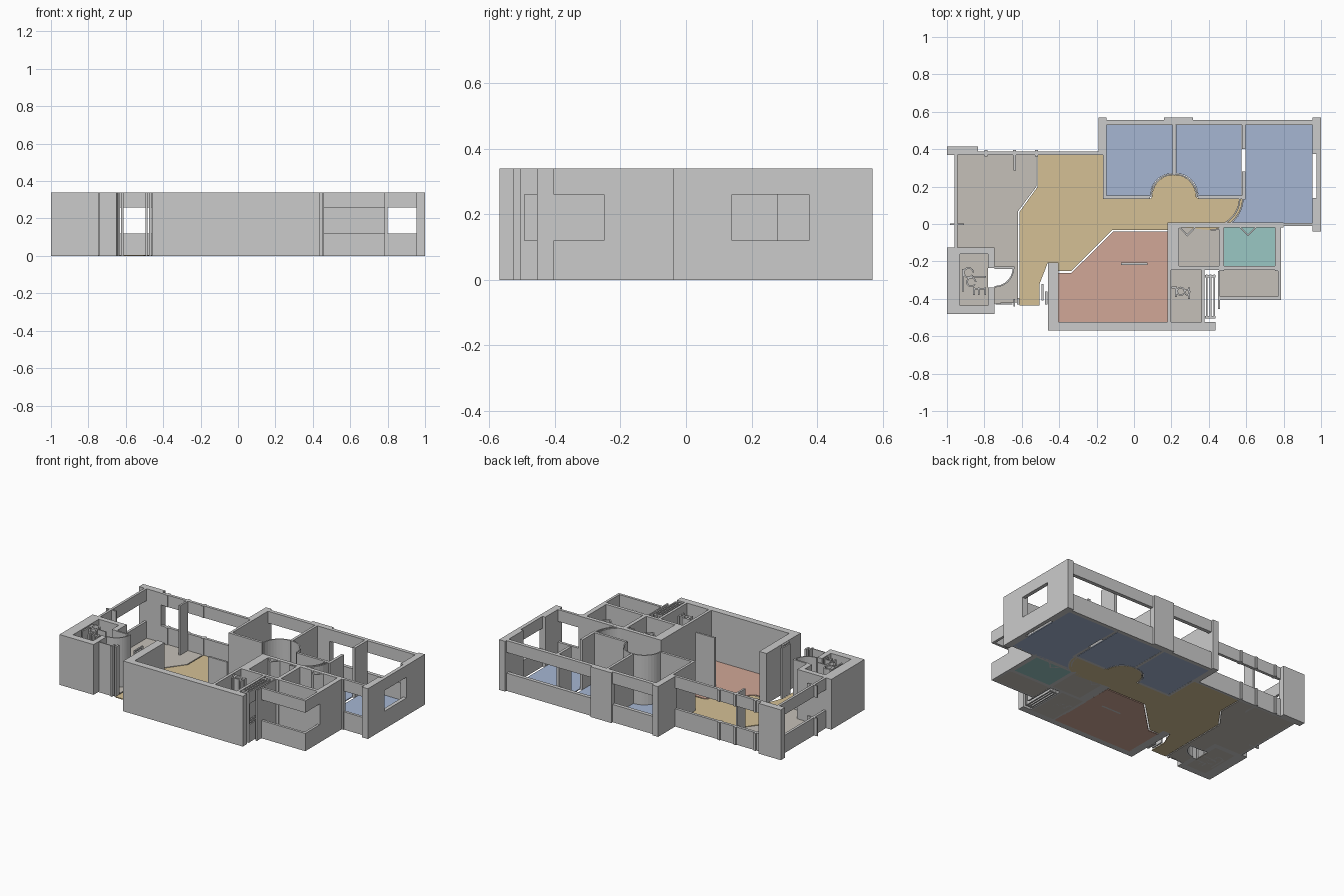
import bpy, bmesh
from math import cos, sin, radians

H, SILL, HEAD, FLOOR = 0.34, 0.12, 0.26, 0.006


def prism(name, pts, z0=0.0, z1=H, mat=None):
    """Extrude a plan outline between two heights."""
    bm = bmesh.new()
    face = bm.faces.new([bm.verts.new((x, y, z0)) for x, y in pts])
    r = bmesh.ops.extrude_face_region(bm, geom=[face])
    top = [v for v in r["geom"] if isinstance(v, bmesh.types.BMVert)]
    bmesh.ops.translate(bm, vec=(0, 0, z1 - z0), verts=top)
    bmesh.ops.recalc_face_normals(bm, faces=bm.faces)
    me = bpy.data.meshes.new(name)
    bm.to_mesh(me)
    bm.free()
    ob = bpy.data.objects.new(name, me)
    bpy.context.collection.objects.link(ob)
    if mat:
        me.materials.append(mat)
    return ob


def rect(x0, x1, y0, y1):
    return [(x0, y0), (x1, y0), (x1, y1), (x0, y1)]


def walls(name, boxes):
    for i, b in enumerate(boxes):
        prism(f"{name}_{i + 1}", rect(*b))


def windows(name, boxes):
    """Wall strips left open between sill and head."""
    for i, b in enumerate(boxes):
        prism(f"{name}_sill_{i + 1}", rect(*b), 0, SILL)
        prism(f"{name}_lintel_{i + 1}", rect(*b), HEAD, H)


def arc(cx, cy, r, a0, a1, n=10):
    return [(cx + r * cos(radians(a0 + (a1 - a0) * i / n)),
             cy + r * sin(radians(a0 + (a1 - a0) * i / n))) for i in range(n + 1)]


def curved_wall(name, cx, cy, r, a0, a1, t=0.008):
    prism(name, arc(cx, cy, r + t / 2, a0, a1) + arc(cx, cy, r - t / 2, a1, a0))


def colour(name, rgb):
    m = bpy.data.materials.new(name)
    m.diffuse_color = (*rgb, 1)
    return m


blue = colour("bedroom_blue", (0.38, 0.47, 0.65))
tan = colour("living_tan", (0.66, 0.53, 0.30))
salmon = colour("dining_salmon", (0.64, 0.39, 0.31))
teal = colour("bath_teal", (0.32, 0.57, 0.55))
stone = colour("utility_grey", (0.56, 0.53, 0.48))

# Outer structural walls and piers
walls("outer_wall", [
    (-1, -.835, .37, .415), (-.19, -.147, .37, .57), (.16, .315, .53, .57),
    (-.46, .435, -.57, -.525), (-.46, -.405, -.525, -.205),
    (-1, -.93, -.48, -.125), (-.93, -.745, -.48, -.435),
    (-.93, -.745, -.16, -.125), (-.78, -.745, -.435, -.34), (-.78, -.745, -.235, -.16),
    (.955, 1, .375, .57), (.955, 1, -.04, .14)])

# Interior partitions
walls("partition", [
    (-.165, -.148, .135, .37), (-.165, .085, .135, .152), (.345, .59, .135, .152),
    (.205, .223, .265, .53), (.578, .597, .40, .53), (.578, .597, .13, .28),
    (.18, .24, -.24, 0), (.455, .48, -.25, 0), (.755, .787, -.25, 0),
    (.19, .787, -.247, -.225), (.18, .80, -.018, .008),
    (.178, .197, -.525, -.24), (.36, .378, -.525, -.24),
    (-.645, -.632, .285, .37), (-.07, .073, -.22, -.207)])

# Windowed walls
windows("window", [
    (-.835, -.19, .368, .387), (-.147, .16, .53, .555), (.315, .955, .53, .555),
    (-.96, -.943, -.125, .37), (.80, .955, -.012, .006),
    (.975, 1, .14, .375), (.46, .787, -.405, -.388), (.77, .787, -.388, -.247)])
windows("window_mullion", [(x - .008, x + .008, .362, .396) for x in (-.79, -.64, -.52)]
        + [(-.985, -.91, -.006, .004)])

# Sliding panes beside the kitchen
windows("kitchen_pane", [(x, x + .009, -.50, -.27) for x in (.385, .405, .424)])
walls("pane_post", [(.38, .435, y, y + .012) for y in (-.505, -.285)] + [(.45, .459, -.455, -.25)])

# Curved door sweeps
curved_wall("bedroom_door_left", .21, .145, .12, 90, 180)
curved_wall("bedroom_door_right", .218, .145, .12, 0, 90)
curved_wall("main_bedroom_door", .41, .14, .172, -90, 0)
curved_wall("main_bedroom_door_leaf", .41, .14, .155, -60, 0)
curved_wall("washroom_door", -.745, -.235, .10, -90, 0)
walls("washroom_door_head", [(-.745, -.64, -.24, -.228)])

# Folding doors in the bathrooms
for i, x in enumerate((.285, .61)):
    for s in (-1, 1):
        prism(f"folding_door_{i}_{s}", [(x, -.066), (x + s * .045, -.02),
                                        (x + s * .034, -.02), (x, -.054)])

# Entrance jambs
walls("entrance_jamb", [(-.645, -.636, -.44, -.40), (-.625, -.612, -.43, -.395),
                        (-.495, -.485, -.41, -.32), (-.475, -.463, -.43, -.36),
                        (-.74, -.65, -.43, -.424)])

# Washroom and kitchen fixtures
for i, (x, y, r) in enumerate([(-.885, -.26, .03), (-.87, -.31, .028), (.25, -.36, .025),
                               (.285, -.365, .018)]):
    prism(f"fixture_ring_{i}", arc(x, y, r, 0, 330) + arc(x, y, r - .009, 330, 0))
walls("fixture", [(-.92, -.91, -.36, -.24), (-.86, -.79, -.286, -.278),
                  (-.86, -.79, -.35, -.342), (-.86, -.85, -.38, -.34), (-.835, -.825, -.38, -.34),
                  (-.80, -.79, -.38, -.34), (.20, .23, -.345, -.335), (.22, .23, -.39, -.335),
                  (.29, .30, -.40, -.34)])


def floor(name, pts, mat):
    prism(name, pts, 0, FLOOR, mat)


# Coloured floors
floor("bedroom_floor_left", [(-.147, .152), (-.147, .53), (.205, .53)]
      + arc(.205, .152, .118, 90, 180), blue)
floor("bedroom_floor_middle", [(.575, .152), (.575, .53), (.224, .53)]
      + arc(.224, .152, .118, 90, 0), blue)
floor("bedroom_floor_main", [(.597, .53), (.955, .53), (.955, -.005), (.56, -.005)]
      + arc(.41, .14, .176, -55, 0) + [(.597, .14)], blue)
floor("living_floor", [(-.515, .37), (-.165, .37), (-.165, .135), (.09, .135)]
      + arc(.214, .145, .118, 180, 0, 20) + [(.35, .135)]
      + arc(.41, .135, .168, 0, -90) + [(.18, -.01), (.18, -.032), (-.115, -.032),
      (-.335, -.25), (-.405, -.25), (-.46, -.205), (-.505, -.32), (-.505, -.435),
      (-.612, -.435), (-.612, .065), (-.515, .20)], tan)
floor("dining_floor", [(-.41, -.53), (.185, -.53), (.178, -.04), (-.11, -.04),
                       (-.335, -.262), (-.41, -.262)], salmon)
floor("bath_floor", rect(.48, .757, -.226, -.018), teal)
floor("side_room_floor", [(-.95, .37), (-.522, .37), (-.522, .20), (-.62, .068),
      (-.62, -.42), (-.745, -.425)] + arc(-.745, -.235, .104, -90, 0)
      + [(-.745, -.23), (-.745, -.126), (-.95, -.126)], stone)
floor("washroom_floor", rect(-.93, -.78, -.437, -.16), stone)
floor("shower_floor", rect(.24, .455, -.226, -.018), stone)
floor("kitchen_floor", rect(.197, .362, -.527, -.246), stone)
floor("balcony_floor", rect(.46, .772, -.39, -.246), stone)
